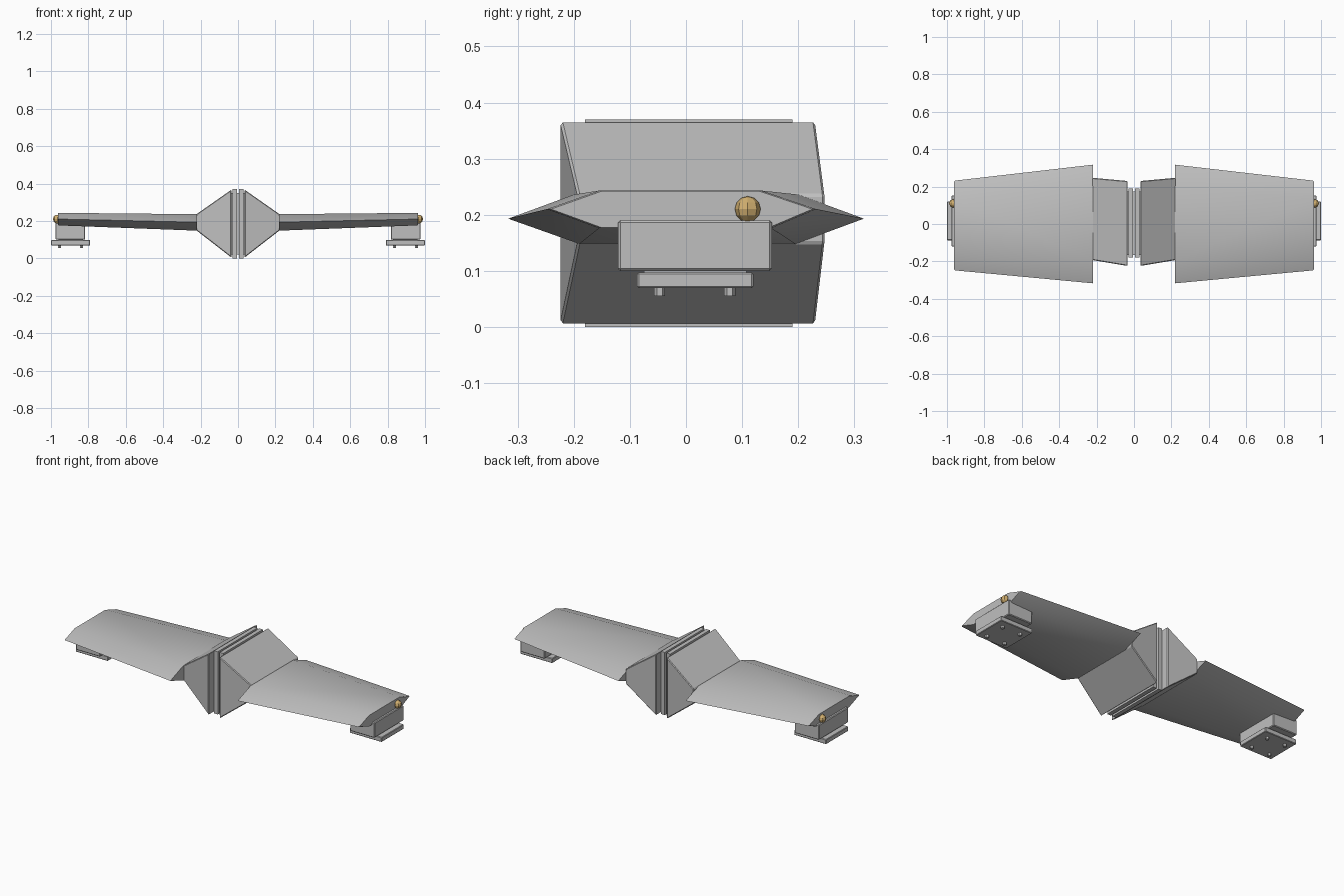
import bpy, bmesh, math
from mathutils import Matrix

cube = bpy.data.objects.get("Cube")
if cube:
    bpy.data.objects.remove(cube, do_unlink=True)


def material(name, rgb):
    m = bpy.data.materials.new(name)
    m.use_nodes = True
    m.diffuse_color = (*rgb, 1)
    bsdf = next(n for n in m.node_tree.nodes if n.type == 'BSDF_PRINCIPLED')
    bsdf.inputs["Base Color"].default_value = (*rgb, 1)
    return m


GREY = material("hull grey", (0.52, 0.52, 0.52))
GOLD = material("lamp gold", (0.64, 0.43, 0.16))


def finish(bm, name, mat, bevel=0):
    bmesh.ops.recalc_face_normals(bm, faces=bm.faces)
    mesh = bpy.data.meshes.new(name)
    bm.to_mesh(mesh)
    bm.free()
    mesh.materials.append(mat)
    obj = bpy.data.objects.new(name, mesh)
    bpy.context.collection.objects.link(obj)
    if bevel:
        mod = obj.modifiers.new("Bevel", 'BEVEL')
        mod.width = bevel
        mod.segments = 1
    return obj


def loft(name, sections, bevel=0):
    """Skin a list of (x, [(y, z), ...]) cross-sections and cap both ends."""
    bm = bmesh.new()
    rings = [[bm.verts.new((x, y, z)) for y, z in pts] for x, pts in sections]
    for a, b in zip(rings, rings[1:]):
        for i in range(len(a)):
            j = (i + 1) % len(a)
            bm.faces.new((a[i], a[j], b[j], b[i]))
    bm.faces.new(rings[0])
    bm.faces.new(rings[-1])
    return finish(bm, name, GREY, bevel)


def rect(y0, y1, z0, z1):
    return [(y0, z0), (y1, z0), (y1, z1), (y0, z1)]


def box(name, x0, x1, section, bevel=0):
    return loft(name, [(x0, section), (x1, section)], bevel)


def shrink(pts, f, cy, cz):
    return [(cy + (y - cy) * f, cz + (z - cz) * f) for y, z in pts]


# Wing cross-sections: leading edge, upper flat, trailing edge, lower flat
wing_root = [(-0.317, 0.193), (-0.2, 0.236), (0.2, 0.236),
             (0.317, 0.193), (0.195, 0.148), (-0.19, 0.148)]
wing_tip = [(-0.248, 0.21), (-0.155, 0.243), (0.135, 0.243),
            (0.232, 0.21), (0.152, 0.176), (-0.155, 0.176)]

# Core joining the two halves
box("core", -0.05, 0.05, rect(-0.165, 0.175, 0.02, 0.35))

for side, s in (("left", 1), ("right", -1)):
    # Central seam plate and tapered hull half
    box(f"{side}_seam_plate", s * 0.006, s * 0.03, rect(-0.18, 0.19, 0, 0.37))
    loft(f"{side}_hull", [(s * 0.035, rect(-0.224, 0.23, 0.004, 0.367)),
                          (s * 0.222, rect(-0.193, 0.247, 0.149, 0.236))], 0.004)

    # Tapered wing with a softened tip rim
    wing = loft(f"{side}_wing", [(s * 0.22, wing_root), (s * 0.957, wing_tip),
                                 (s * 0.962, shrink(wing_tip, 0.97, 0, 0.21))])
    bpy.ops.object.select_all(action='DESELECT')
    wing.select_set(True)
    bpy.context.view_layer.objects.active = wing
    bpy.ops.object.shade_smooth_by_angle(angle=math.radians(30))

    # Landing pod, neck and foot plate
    box(f"{side}_pod", s * 0.817, s * 0.976, rect(-0.121, 0.153, 0.1, 0.19), 0.004)
    box(f"{side}_neck", s * 0.83, s * 0.96, rect(-0.075, 0.108, 0.09, 0.105))
    box(f"{side}_foot_plate", s * 0.79, s, rect(-0.087, 0.12, 0.069, 0.097), 0.003)

    # Hexagonal bolts under the foot
    bm = bmesh.new()
    for x in (0.837, 0.955):
        for y in (-0.047, 0.078):
            bmesh.ops.create_cone(bm, cap_ends=True, segments=6, radius1=0.01,
                                  radius2=0.01, depth=0.018,
                                  matrix=Matrix.Translation((s * x, y, 0.064)))
    finish(bm, f"{side}_foot_bolts", GREY)

    # Faceted tip lamp
    bm = bmesh.new()
    bmesh.ops.create_uvsphere(bm, u_segments=8, v_segments=6, radius=0.023,
                              matrix=Matrix.Translation((s * 0.966, 0.11, 0.21)))
    finish(bm, f"{side}_tip_lamp", GOLD)
